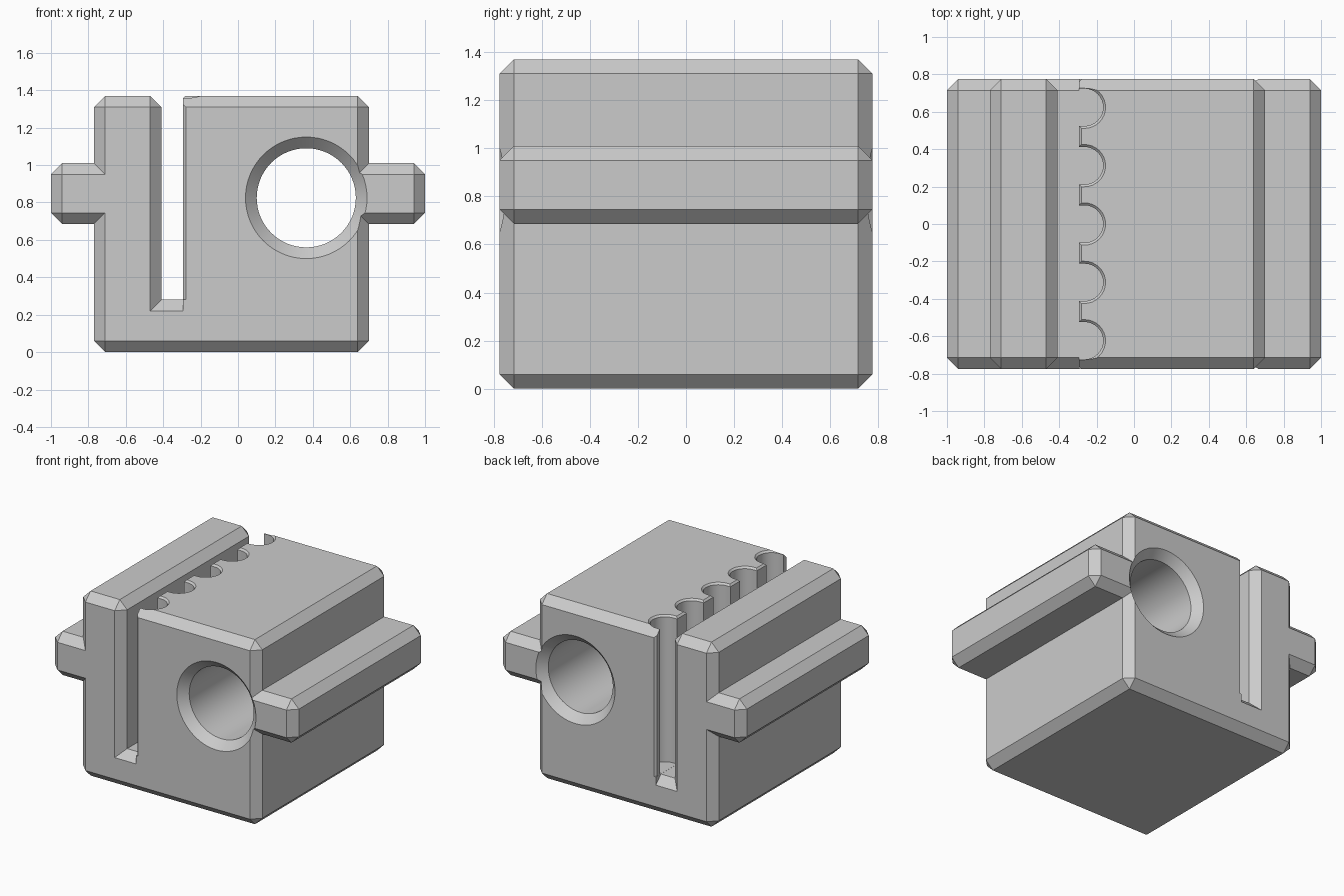
import bpy, bmesh, math
from mathutils import Vector

cube = bpy.data.objects.get("Cube")
if cube:
    bpy.data.objects.remove(cube, do_unlink=True)

CHAMFER = 0.06
HALF_DEPTH = 0.775

grey = bpy.data.materials.new("plain grey")
grey.use_nodes = True
colour = (0.6, 0.6, 0.6, 1)
grey.diffuse_color = colour
grey.node_tree.nodes["Principled BSDF"].inputs["Base Color"].default_value = colour


def finish(name, bm):
    bmesh.ops.recalc_face_normals(bm, faces=bm.faces)
    mesh = bpy.data.meshes.new(name)
    bm.to_mesh(mesh)
    bm.free()
    mesh.materials.append(grey)
    obj = bpy.data.objects.new(name, mesh)
    bpy.context.collection.objects.link(obj)
    return obj


def loft(name, rings):
    """Closed solid through rings with equal point counts."""
    bm = bmesh.new()
    loops = [[bm.verts.new(p) for p in ring] for ring in rings]
    n = len(loops[0])
    for a, b in zip(loops, loops[1:]):
        for i in range(n):
            j = (i + 1) % n
            bm.faces.new((a[i], a[j], b[j], b[i]))
    bm.faces.new(loops[0])
    bm.faces.new(loops[-1])
    return finish(name, bm)


# Silhouette corners (x, z), clockwise: body, side rails and slot
SLOT_WALL = -0.295
corners = [Vector(c) for c in (
    (-0.77, 0), (-0.77, 0.685), (-1, 0.685), (-1, 1.01), (-0.77, 1.01),
    (-0.77, 1.37), (-0.41, 1.37), (-0.41, 0.28), (SLOT_WALL, 0.28),
    (SLOT_WALL, 1.37), (0.70, 1.37), (0.70, 1.01), (1, 1.01),
    (1, 0.685), (0.70, 0.685), (0.70, 0))]


def chamfered_body():
    bm = bmesh.new()
    n = len(corners)
    rims = []
    for side in (-1, 1):
        outer, inner = [], []
        for i, c in enumerate(corners):
            d1 = (c - corners[i - 1]).normalized()
            d2 = (corners[(i + 1) % n] - c).normalized()
            convex = d1.cross(d2) < 0
            inset = c.copy()
            for d in (d1, d2):
                inset += Vector((d.y, -d.x)) * CHAMFER
            if abs(c.x - SLOT_WALL) < 1e-4:
                inset.x = c.x
                convex = False
            pts = [c - d1 * CHAMFER, c + d2 * CHAMFER] if convex else [c]
            outer.append([bm.verts.new((p.x, side * (HALF_DEPTH - CHAMFER), p.y)) for p in pts])
            inner.append(bm.verts.new((inset.x, side * HALF_DEPTH, inset.y)))
        # End face, sloped rim and corner triangles
        bm.faces.new(inner)
        for i in range(n):
            j = (i + 1) % n
            bm.faces.new((outer[i][-1], outer[j][0], inner[j], inner[i]))
            if len(outer[i]) == 2:
                bm.faces.new((outer[i][0], outer[i][1], inner[i]))
        rims.append([v for group in outer for v in group])
    front, back = rims
    for i in range(len(front)):
        j = (i + 1) % len(front)
        bm.faces.new((front[i], front[j], back[j], back[i]))
    return finish("block_body", bm)


def scallop_plan(z, grow):
    """Plan of the scalloped slot wall, widened by grow."""
    wall = SLOT_WALL + 0.001 + grow
    radius, centre_x, end = 0.1 + grow, -0.265, HALF_DEPTH + 0.015
    pts = [(-0.35, -end), (wall + 0.03, -end), (wall, 0.03 - end)]
    for k in range(-2, 3):
        cy = k * 0.312
        pts.append((wall, cy - radius))
        for s in range(17):
            a = math.pi * (s / 16 - 0.5)
            pts.append((centre_x + radius * math.cos(a), cy + radius * math.sin(a)))
        pts.append((wall, cy + radius))
    pts += [(wall, end - 0.03), (wall + 0.03, end), (-0.35, end)]
    return [(x, y, z) for x, y in pts]


def circle(y, radius, count=64):
    angles = [2 * math.pi * i / count for i in range(count)]
    return [(0.365 + radius * math.cos(a), y, 0.825 + radius * math.sin(a)) for a in angles]


body = chamfered_body()

# Cutters: scallops with a fine top bevel, and the countersunk bore
scallops = loft("scallop_cutter", [scallop_plan(0.281, 0),
                                   scallop_plan(1.357, 0),
                                   scallop_plan(1.382, 0.025)])
rim_y = HALF_DEPTH - CHAMFER
bore = loft("bore_cutter", [circle(-rim_y - 0.085, 0.35), circle(-rim_y, 0.265),
                            circle(rim_y, 0.265), circle(rim_y + 0.085, 0.35)])

bpy.ops.object.select_all(action='DESELECT')
bpy.context.view_layer.objects.active = body
body.select_set(True)
for cutter in (scallops, bore):
    cutter.hide_render = True
    cut = body.modifiers.new(cutter.name, 'BOOLEAN')
    cut.operation = 'DIFFERENCE'
    cut.solver = 'EXACT'
    cut.object = cutter
    bpy.ops.object.modifier_apply(modifier=cut.name)
    bpy.data.objects.remove(cutter, do_unlink=True)

bpy.ops.object.shade_smooth_by_angle(angle=math.radians(25))
